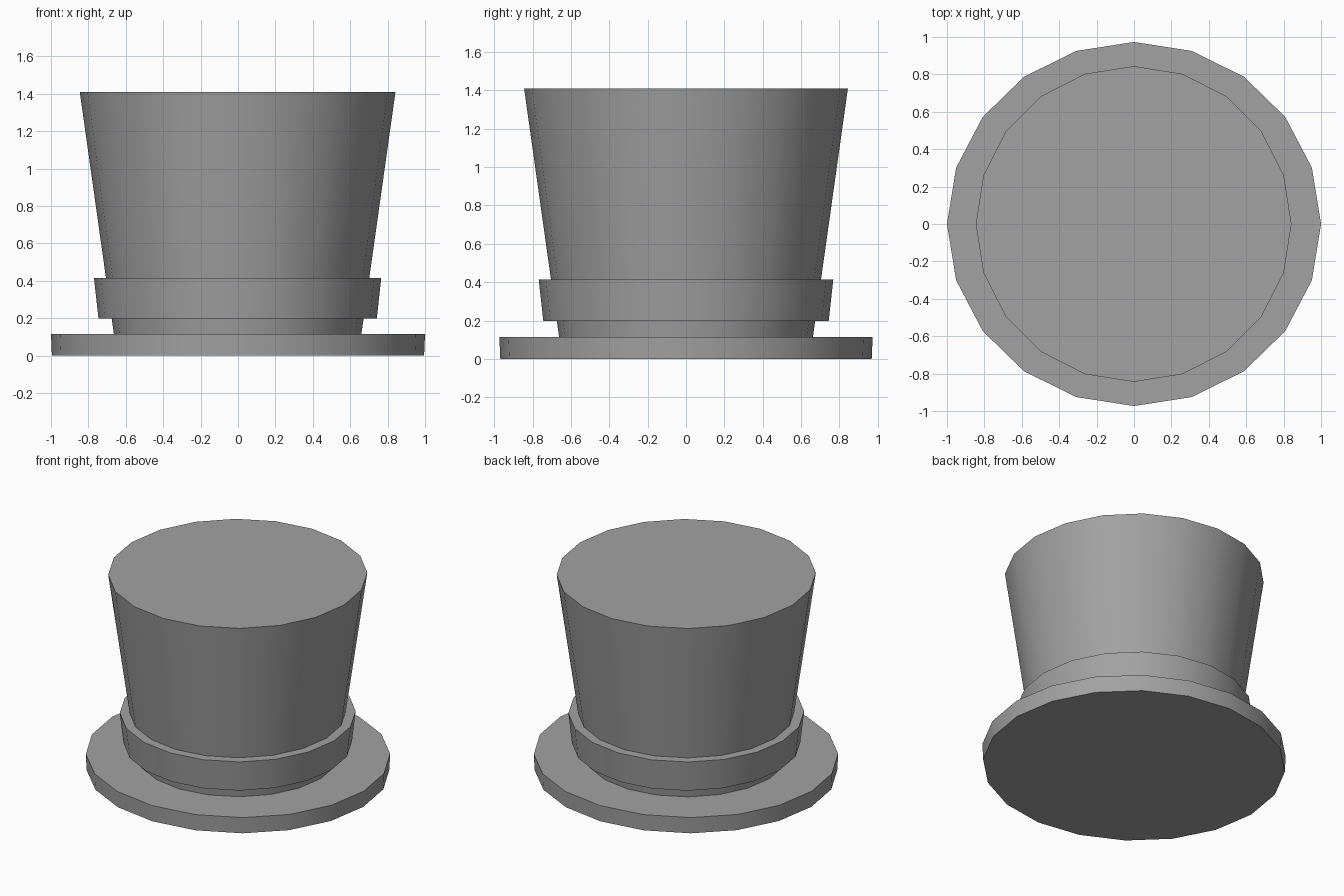
import bpy
import math

cube = bpy.data.objects.get("Cube")
if cube:
    bpy.data.objects.remove(cube, do_unlink=True)

SIDES = 20

grey = bpy.data.materials.new("felt_grey")
grey.use_nodes = True
colour = (0.36, 0.36, 0.36, 1)
grey.diffuse_color = colour
grey.node_tree.nodes["Principled BSDF"].inputs["Base Color"].default_value = colour


def tapered_disc(name, bottom_radius, top_radius, bottom, top, depth_ratio=1.0, x=0.0):
    """Closed tapered cylinder with smooth sides and sharp rims."""
    bpy.ops.mesh.primitive_cone_add(
        vertices=SIDES, radius1=bottom_radius, radius2=top_radius,
        depth=top - bottom, location=(x, 0, (bottom + top) / 2))
    part = bpy.context.object
    part.name = name
    part.scale.y = depth_ratio
    bpy.ops.object.transform_apply(location=False, rotation=False, scale=True)
    part.data.materials.append(grey)
    bpy.ops.object.shade_smooth_by_angle(angle=math.radians(30))
    return part


# Wide brim, slightly oval
tapered_disc("brim", 0.995, 1.0, 0.0, 0.115, depth_ratio=0.973)
# Flared crown, standing on the brim
tapered_disc("crown", 0.661, 0.844, 0.11, 1.41, x=-0.002)
# Raised band around the foot of the crown
tapered_disc("hat_band", 0.744, 0.768, 0.198, 0.415, x=-0.002)
